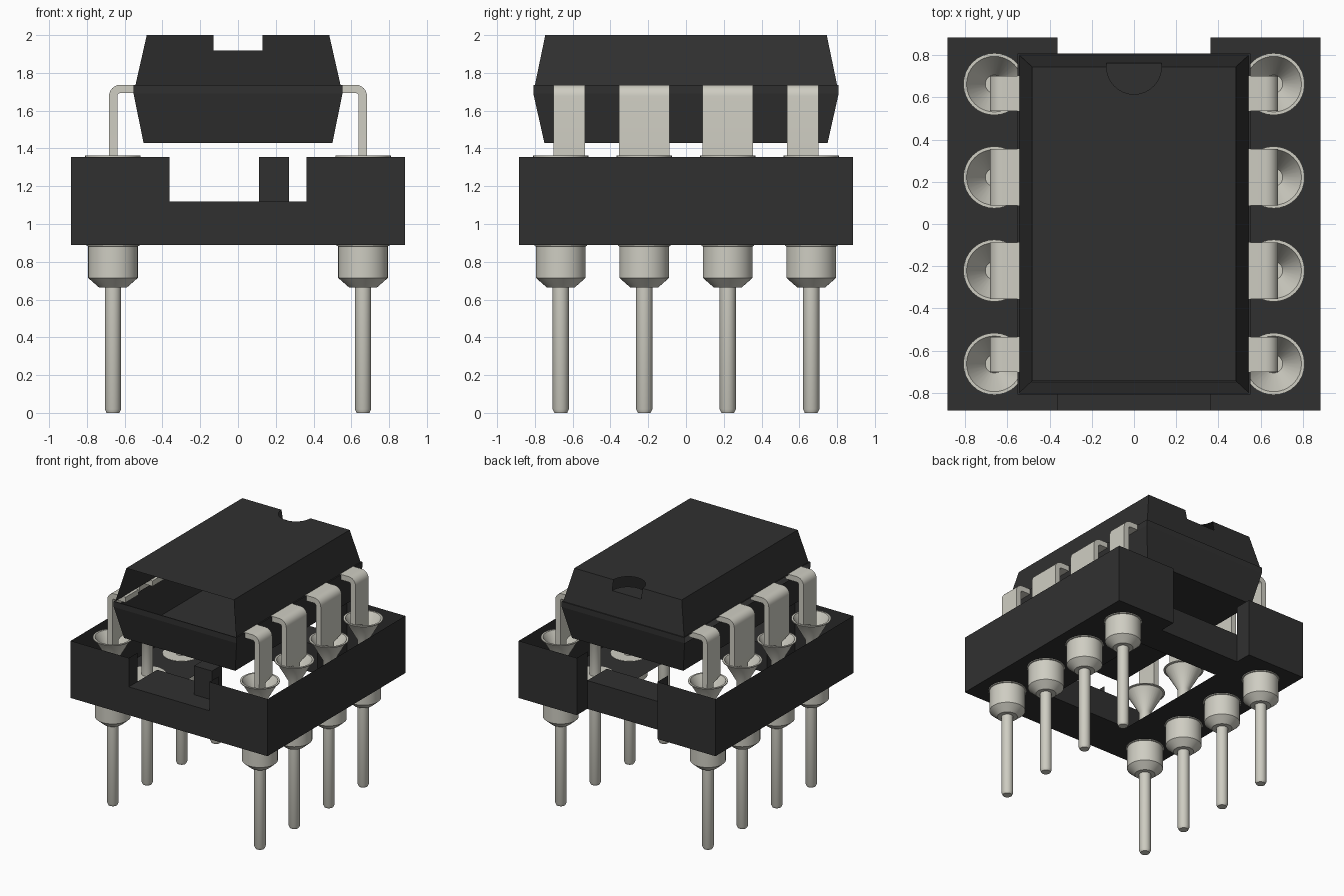
import bpy, bmesh, math

if "Cube" in bpy.data.objects:
    bpy.data.objects.remove(bpy.data.objects["Cube"], do_unlink=True)


def material(name, rgb):
    m = bpy.data.materials.new(name)
    m.use_nodes = True
    m.diffuse_color = (*rgb, 1)
    bsdf = m.node_tree.nodes["Principled BSDF"]
    bsdf.inputs["Base Color"].default_value = (*rgb, 1)
    bsdf.inputs["Roughness"].default_value = 0.6
    return m


BLACK = material("black plastic", (0.030, 0.030, 0.030))
METAL = material("grey metal", (0.62, 0.61, 0.54))


def finish(name, bm, mat, smooth=False, normals=True):
    if normals:
        bmesh.ops.recalc_face_normals(bm, faces=bm.faces[:])
    me = bpy.data.meshes.new(name)
    bm.to_mesh(me)
    bm.free()
    me.materials.append(mat)
    if smooth:
        me.shade_smooth()
        me.set_sharp_from_angle(angle=math.radians(30))
    ob = bpy.data.objects.new(name, me)
    bpy.context.scene.collection.objects.link(ob)
    return ob


def face(bm, pts):
    return bm.faces.new([bm.verts.new(p) for p in pts])


def box(name, x0, x1, y0, y1, z0, z1, mat):
    bm = bmesh.new()
    bmesh.ops.create_cube(bm, size=1)
    for v in bm.verts:
        v.co = ((x0 + x1) / 2 + v.co.x * (x1 - x0),
                (y0 + y1) / 2 + v.co.y * (y1 - y0),
                (z0 + z1) / 2 + v.co.z * (z1 - z0))
    return finish(name, bm, mat)


def lathe(name, profile, x, y, mat, n=32):
    bm = bmesh.new()
    rings = [[bm.verts.new((x + r * math.cos(2 * math.pi * i / n),
                            y + r * math.sin(2 * math.pi * i / n), z))
              for i in range(n)] for r, z in profile]
    for a, b in zip(rings, rings[1:]):
        for i in range(n):
            j = (i + 1) % n
            bm.faces.new((a[i], a[j], b[j], b[i]))
    bm.faces.new(rings[0][::-1])
    bm.faces.new(rings[-1])
    return finish(name, bm, mat, smooth=True)


# ---- Socket: open-topped shell, one half mirrored, plus cross bars
Z0, Z1, ZBAR = 0.89, 1.355, 1.12
W, S = 0.885, 0.363
plan = [(S, -0.77), (S, -W), (W, -W), (W, W), (S, W), (S, 0.75)]
bm = bmesh.new()
for a, b in zip(plan, plan[1:]):
    face(bm, [(*a, Z0), (*b, Z0), (*b, Z1), (*a, Z1)])
face(bm, [(S, -W, Z0), (S, W, Z0), (W, W, Z0), (W, -W, Z0)])
bmesh.ops.remove_doubles(bm, verts=bm.verts[:], dist=1e-4)
shell = finish("socket_shell", bm, BLACK)
shell.modifiers.new("Mirror", "MIRROR")

box("socket_front_bar", -S, S, -W, -0.52, Z0, ZBAR, BLACK)
box("socket_back_bar", -S, S, 0.50, 0.75, Z0, ZBAR, BLACK)
box("socket_key_block", 0.11, 0.27, -0.72, -0.60, ZBAR, Z1, BLACK)

# ---- Socket contacts: lower body with pin, and funnel cup on a stem
body = [(0.034, 0.0), (0.043, 0.02), (0.043, 0.665), (0.075, 0.665),
        (0.132, 0.715), (0.132, 0.882), (0.14, 0.884), (0.14, 0.892)]
cup = [(0.043, 0.885), (0.043, 1.19), (0.135, 1.352), (0.147, 1.355),
       (0.147, 1.362), (0.132, 1.362), (0.043, 1.21)]
ROWS = [-0.663, -0.221, 0.221, 0.663]
for side, sx in (("left", 1), ("right", -1)):
    for i, y in enumerate(ROWS):
        lathe(f"contact_pin_{side}_{i + 1}", body, sx * 0.662, y, METAL)
        lathe(f"contact_cup_{side}_{i + 1}", cup, sx * 0.662, y, METAL)


# ---- Chip legs: bent strip swept across its width, then a narrow tip
def leg(name, sx, y0, y1, yc):
    t, r, xo, zt = 0.044, 0.06, 0.683, 1.737
    arc = [math.radians(90 - 15 * k) for k in range(7)]
    cx, cz = xo - r, zt - r
    outer = [(0.52, zt)] + [(cx + r * math.cos(a), cz + r * math.sin(a)) for a in arc]
    ri = r - t
    inner = [(0.52, zt - t)] + [(cx + ri * math.cos(a), cz + ri * math.sin(a)) for a in arc]
    stations = [(p, q, y0, y1) for p, q in zip(outer, inner)]
    stations.append(((xo, 1.36), (xo - t, 1.36), y0, y1))
    stations.append(((xo, 1.33), (xo - t, 1.33), yc - 0.04, yc + 0.04))
    stations.append(((xo, 1.20), (xo - t, 1.20), yc - 0.035, yc + 0.035))
    bm = bmesh.new()
    rings = [[bm.verts.new((sx * px, y, pz))
              for (px, pz), y in ((p, a), (p, b), (q, b), (q, a))]
             for p, q, a, b in stations]
    for a, b in zip(rings, rings[1:]):
        for i in range(4):
            j = (i + 1) % 4
            bm.faces.new((a[i], a[j], b[j], b[i]))
    bm.faces.new(rings[0])
    bm.faces.new(rings[-1])
    finish(name, bm, METAL, smooth=True)


SPANS = [(-0.702, -0.535), (-0.355, -0.088), (0.088, 0.355), (0.535, 0.702)]
for side, sx in (("left", 1), ("right", -1)):
    for i, (span, yc) in enumerate(zip(SPANS, ROWS)):
        leg(f"chip_leg_{side}_{i + 1}", sx, *span, yc)

# ---- Chip body: thin shell of tapered rings, open at the upper front
levels = [(0.50, 0.75, 1.43), (0.553, 0.808, 1.69), (0.553, 0.808, 1.735),
          (0.543, 0.80, 1.735), (0.483, 0.745, 2.0)]
bm = bmesh.new()


def ring(hx, hy, z):
    return [(-hx, -hy, z), (hx, -hy, z), (hx, hy, z), (-hx, hy, z)]


FRONT, LEFT, BACK, RIGHT = range(4)
for k, (lo, hi) in enumerate(zip(levels, levels[1:])):
    a, b = ring(*lo), ring(*hi)
    for s in range(4):
        if (k, s) in ((3, FRONT), (3, BACK), (1, RIGHT)):
            continue
        j = (s + 1) % 4
        face(bm, [a[s], a[j], b[j], b[s]])
face(bm, ring(*levels[0])[::-1])

# Roof with a half-round notch, notched back wall and notch floor
hx, hy, zt = levels[-1]
mx, my, mz = levels[-2]
R, zn = 0.13, 1.918
yn = hy + (my - hy) * (zt - zn) / (zt - mz)
arc = [(R * math.cos(math.pi * k / 16), hy - R * math.sin(math.pi * k / 16))
       for k in range(17)]
face(bm, [(-hx, -hy, zt), (hx, -hy, zt), (hx, hy, zt)]
     + [(x, y, zt) for x, y in arc] + [(-hx, hy, zt)])
face(bm, [(mx, my, mz), (-mx, my, mz), (-hx, hy, zt), (-R, hy, zt),
          (-R, yn, zn), (R, yn, zn), (R, hy, zt), (hx, hy, zt)])
face(bm, [(R, yn, zn), (-R, yn, zn)] + [(x, y, zn) for x, y in arc[::-1]])
finish("chip_body", bm, BLACK, normals=False)
